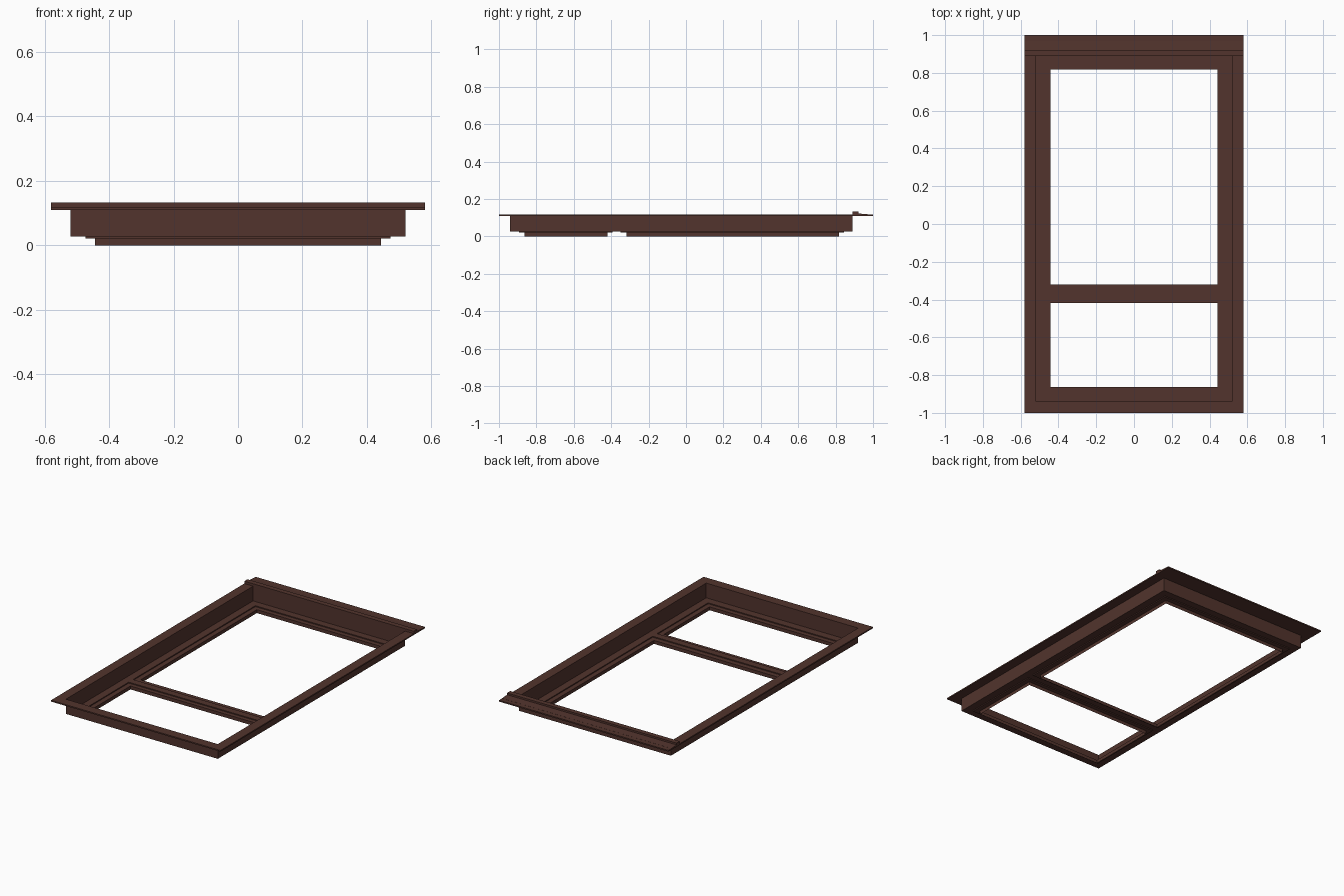
import bpy, bmesh

if "Cube" in bpy.data.objects:
    bpy.data.objects.remove(bpy.data.objects["Cube"])

brown = bpy.data.materials.new("dark brown")
brown.diffuse_color = (0.084, 0.034, 0.026, 1)
brown.use_nodes = True
brown.node_tree.nodes["Principled BSDF"].inputs["Base Color"].default_value = brown.diffuse_color


def finish(name, bm):
    bmesh.ops.remove_doubles(bm, verts=bm.verts, dist=1e-5)
    bmesh.ops.recalc_face_normals(bm, faces=bm.faces)
    mesh = bpy.data.meshes.new(name)
    bm.to_mesh(mesh)
    bm.free()
    mesh.materials.append(brown)
    obj = bpy.data.objects.new(name, mesh)
    bpy.context.collection.objects.link(obj)
    return obj


def rings(name, loops):
    """Skin a series of rectangles given as (half_x, y0, y1, z)."""
    bm = bmesh.new()
    prev = None
    for hx, y0, y1, z in loops:
        cur = [bm.verts.new(c) for c in
               ((-hx, y0, z), (hx, y0, z), (hx, y1, z), (-hx, y1, z))]
        if prev:
            for i in range(4):
                j = (i + 1) % 4
                bm.faces.new((prev[i], prev[j], cur[j], cur[i]))
        prev = cur
    return finish(name, bm)


# Outer flange, a thin slab around the frame
inner, outer = (0.52, -0.94, 0.89), (0.58, -1.0, 1.0)
LOW, TOP, LEDGE, STEP = 0.110, 0.118, 0.027, 0.021
rings("outer_flange", [(*inner, LOW), (*outer, LOW), (*outer, TOP), (*inner, TOP)])

# Thin box wall
rings("frame_wall", [(*inner, TOP), (*inner, LEDGE)])

# Ledge with two holes, built from grid cells
bm = bmesh.new()
xs = [-0.52, -0.473, 0.473, 0.52]
ys = [-0.94, -0.892, -0.393, -0.35, 0.845, 0.89]
for i in range(3):
    for j in range(5):
        if i == 1 and j in (1, 3):
            continue
        bm.faces.new([bm.verts.new((x, y, LEDGE)) for x, y in (
            (xs[i], ys[j]), (xs[i + 1], ys[j]),
            (xs[i + 1], ys[j + 1]), (xs[i], ys[j + 1]))])
finish("ledge", bm)

# Stepped lip around each opening
for name, a, b in (("lower_opening_lip", (-0.892, -0.393), (-0.863, -0.419)),
                   ("upper_opening_lip", (-0.35, 0.845), (-0.319, 0.817))):
    rings(name, [(0.473, *a, LEDGE), (0.473, *a, STEP),
                 (0.443, *b, STEP), (0.443, *b, 0)])

# Raised head strip across the top end, extruded along x
profile = [(0.89, TOP), (0.89, 0.133), (0.921, 0.133), (0.921, 0.122), (0.97, 0.1185), (0.97, TOP)]
bm = bmesh.new()
face = bm.faces.new([bm.verts.new((-0.58, y, z)) for y, z in profile])
ext = bmesh.ops.extrude_face_region(bm, geom=[face], use_keep_orig=True)
bmesh.ops.translate(bm, vec=(1.16, 0, 0),
                    verts=[v for v in ext["geom"] if isinstance(v, bmesh.types.BMVert)])
finish("head_strip", bm)
